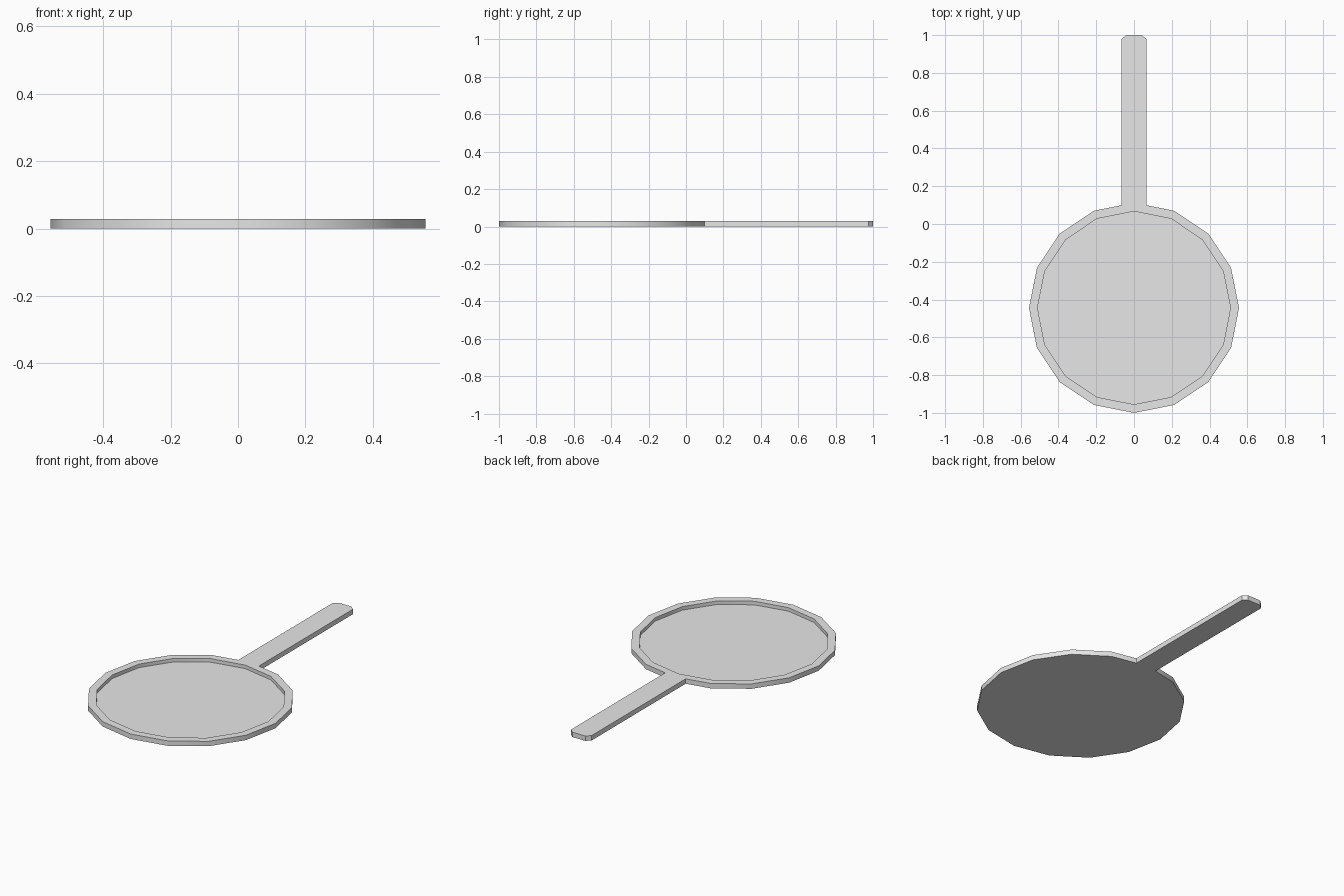
import bpy, bmesh, math
from mathutils import Vector

if "Cube" in bpy.data.objects:
    bpy.data.objects.remove(bpy.data.objects["Cube"], do_unlink=True)

SIDES = 16
HEIGHT, FLOOR = 0.029, 0.008
CENTRE_Y = -0.444
OUTER, INNER = 0.556, 0.511

grey = bpy.data.materials.new("light grey")
grey.use_nodes = True
colour = (0.8, 0.8, 0.8, 1)
grey.diffuse_color = colour
grey.node_tree.nodes["Principled BSDF"].inputs["Base Color"].default_value = colour


def ring(bm, radius, z):
    """Ring of vertices that starts at the back, where the handle joins."""
    turns = [math.pi / 2 + math.tau * i / SIDES for i in range(SIDES)]
    return [bm.verts.new((radius * math.cos(a), CENTRE_Y + radius * math.sin(a), z))
            for a in turns]


def wall(bm, low, high):
    """Closed strip of quads between two loops."""
    for i in range(len(low)):
        j = (i + 1) % len(low)
        bm.faces.new((low[i], low[j], high[j], high[i]))


bm = bmesh.new()

# Rim, its inner wall and the recessed floor
outer = ring(bm, OUTER, HEIGHT)
inner = ring(bm, INNER, HEIGHT)
floor = ring(bm, INNER, FLOOR)
bm.verts.remove(outer[0])
outer = outer[1:]
for i in range(SIDES - 2):
    bm.faces.new((outer[i], outer[i + 1], inner[i + 2], inner[i + 1]))
wall(bm, inner, floor)
bm.faces.new(floor)

# Handle with clipped tip corners, from its right root round to its left root
half = [(0.067, 0.099), (0.067, 0.977), (0.042, 1.0)]
profile = half + [(-x, y) for x, y in reversed(half)]
handle = [bm.verts.new((x, y, HEIGHT)) for x, y in profile]
bm.faces.new(handle)

# Rim faces that meet the handle root
right, left = handle[0], handle[-1]
bm.faces.new((left, outer[0], inner[1], inner[0]))
bm.faces.new((right, left, inner[0]))
bm.faces.new((outer[-1], right, inner[0], inner[-1]))

# Outer wall and flat underside along the whole outline
outline = outer + handle
base = [bm.verts.new(Vector((v.co.x, v.co.y, 0))) for v in outline]
wall(bm, base, outline)
bm.faces.new(base)
bmesh.ops.recalc_face_normals(bm, faces=bm.faces)

mesh = bpy.data.meshes.new("tray_with_handle")
bm.to_mesh(mesh)
bm.free()
mesh.materials.append(grey)
tray = bpy.data.objects.new("tray_with_handle", mesh)
bpy.context.collection.objects.link(tray)

# Round walls shade smoothly, corners stay sharp
bpy.ops.object.select_all(action="DESELECT")
tray.select_set(True)
bpy.context.view_layer.objects.active = tray
bpy.ops.object.shade_smooth_by_angle(angle=math.radians(30))
